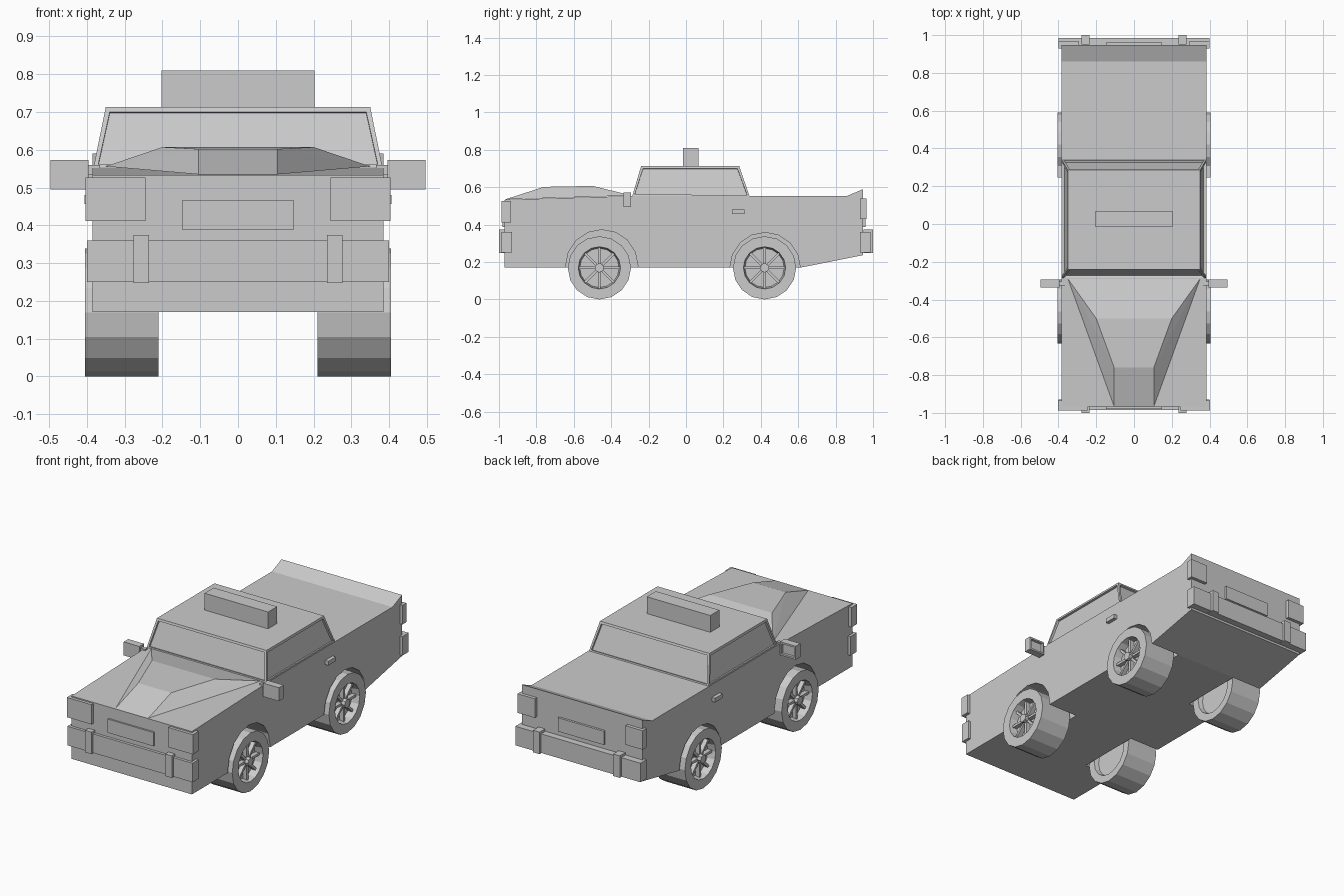
import bpy, bmesh, math

if "Cube" in bpy.data.objects:
    bpy.data.objects.remove(bpy.data.objects["Cube"])

grey = bpy.data.materials.new("light_grey")
grey.diffuse_color = (0.6, 0.6, 0.6, 1)
grey.use_nodes = True
grey.node_tree.nodes["Principled BSDF"].inputs["Base Color"].default_value = grey.diffuse_color


def make(name, verts, faces, recess=None, thick=0.015, depth=-0.012):
    """Mesh object; faces whose normal passes the recess test get a sunken panel."""
    bm = bmesh.new()
    vs = [bm.verts.new(v) for v in verts]
    for f in faces:
        bm.faces.new([vs[i] for i in f])
    bmesh.ops.recalc_face_normals(bm, faces=bm.faces)
    if recess:
        bm.normal_update()
        picked = [f for f in bm.faces if recess(f.normal)]
        bmesh.ops.inset_individual(bm, faces=picked, thickness=thick)
        rims = bmesh.ops.extrude_discrete_faces(bm, faces=picked)["faces"]
        for f in rims:
            bmesh.ops.translate(bm, verts=f.verts, vec=f.normal * depth)
    me = bpy.data.meshes.new(name)
    bm.to_mesh(me)
    bm.free()
    me.materials.append(grey)
    ob = bpy.data.objects.new(name, me)
    bpy.context.collection.objects.link(ob)
    return ob


def loft(name, rings, **kw):
    """Closed solid through rings of equal vertex count, capped at both ends."""
    n = len(rings[0])
    faces = [list(range(n)), [(len(rings) - 1) * n + i for i in range(n)]]
    for r in range(len(rings) - 1):
        for i in range(n):
            j = (i + 1) % n
            faces.append([r * n + i, r * n + j, (r + 1) * n + j, (r + 1) * n + i])
    return make(name, [v for ring in rings for v in ring], faces, **kw)


def rect(x0, x1, y0, y1, z):
    return [(x0, y0, z), (x1, y0, z), (x1, y1, z), (x0, y1, z)]


def box(name, x, y, z, **kw):
    x, y = sorted(x), sorted(y)
    return loft(name, [rect(*x, *y, z[0]), rect(*x, *y, z[1])], **kw)


def circle(x, r, cy, cz, n=16):
    return [(x, cy + r * math.cos(2 * math.pi * i / n),
             cz + r * math.sin(2 * math.pi * i / n)) for i in range(n)]


# Body from side profile
profile = [(-0.97, 0.17), (-0.97, 0.533), (-0.29, 0.553), (0.86, 0.553),
           (0.947, 0.59), (0.947, 0.237), (0.61, 0.17)]
body = loft("body", [[(x, y, z) for y, z in profile] for x in (-0.385, 0.385)])

# Raised hood centre
half = [(0.35, -0.29, 0.556), (0.2, -0.5, 0.607), (0.105, -0.76, 0.602), (0.105, -0.967, 0.535)]
hood = half + [(-x, y, z) for x, y, z in half]
make("hood_bulge", hood, [(0, 1, 5, 4), (1, 2, 6, 5), (2, 3, 7, 6), (0, 2, 1), (0, 3, 2),
                          (4, 5, 6), (4, 6, 7), (0, 4, 7, 3)])

# Cabin with sunken windows
loft("cabin", [rect(-0.383, 0.383, -0.288, 0.34, 0.55), rect(-0.35, 0.35, -0.24, 0.285, 0.713)],
     recess=lambda n: abs(n.z) < 0.8, thick=0.017)

# Roof sign
box("roof_sign", (-0.203, 0.203), (-0.015, 0.068), (0.71, 0.81))

# Front and rear bumpers and number panels
for end, s, face in (("front", -1, 0.96), ("rear", 1, 0.94)):
    box(end + "_bumper", (-0.4, 0.4), (s * 0.93, s * 0.986), (0.25, 0.36))
    box(end + "_panel", (-0.147, 0.147), (s * face, s * (face + 0.02)), (0.388, 0.467))

for side, s in (("right", 1), ("left", -1)):
    # Lights and bumper guards
    box(side + "_headlight", (s * 0.245, s * 0.403), (-0.987, -0.935), (0.412, 0.526))
    box(side + "_tail_light", (s * 0.29, s * 0.4), (0.93, 0.966), (0.43, 0.54))
    for end, e in (("front", -1), ("rear", 1)):
        box(f"{side}_{end}_guard", (s * 0.235, s * 0.277), (e * 0.95, e), (0.248, 0.375))

    # Wing mirror and door handle
    box(side + "_mirror", (s * 0.395, s * 0.496), (-0.335, -0.293), (0.495, 0.573),
        recess=lambda n: n.y > 0.9, thick=0.014, depth=-0.015)
    box(side + "_mirror_arm", (s * 0.365, s * 0.4), (-0.325, -0.305), (0.535, 0.56))
    box(side + "_door_handle", (s * 0.38, s * 0.406), (0.245, 0.313), (0.456, 0.48))

    for end, wy, ay, az, ar in (("front", -0.463, -0.45, 0.18, 0.193),
                                ("rear", 0.42, 0.423, 0.17, 0.188)):
        # Wheel arch cut into body
        cutter = loft(f"{side}_{end}_arch_cutter",
                      [circle(s * 0.195, ar, ay, az), circle(s * 0.5, ar, ay, az)])
        cutter.hide_render = True
        cutter.hide_set(True)
        cut = body.modifiers.new("arch", 'BOOLEAN')
        cut.operation = 'DIFFERENCE'
        cut.solver = 'EXACT'
        cut.object = cutter

        # Wheel turned from a radius profile, dished on both sides
        turned = [(0.36, 0.105), (0.405, 0.113), (0.405, 0.169), (0.21, 0.169),
                  (0.21, 0.125), (0.235, 0.118)]
        loft(f"{side}_{end}_wheel", [circle(s * x, r, wy, 0.169) for x, r in turned])
        loft(f"{side}_{end}_hub", [circle(s * x, 0.025, wy, 0.169, 8) for x in (0.355, 0.405)])

        # Spokes
        for k in range(8):
            a = k * math.pi / 4
            c, d = math.cos(a), math.sin(a)
            ring = [(u * c - v * d + wy, u * d + v * c + 0.169)
                    for u, v in ((0.015, -0.007), (0.11, -0.007), (0.11, 0.007), (0.015, 0.007))]
            loft(f"{side}_{end}_spoke_{k + 1}",
                 [[(s * x, y, z) for y, z in ring] for x in (0.355, 0.385)])
